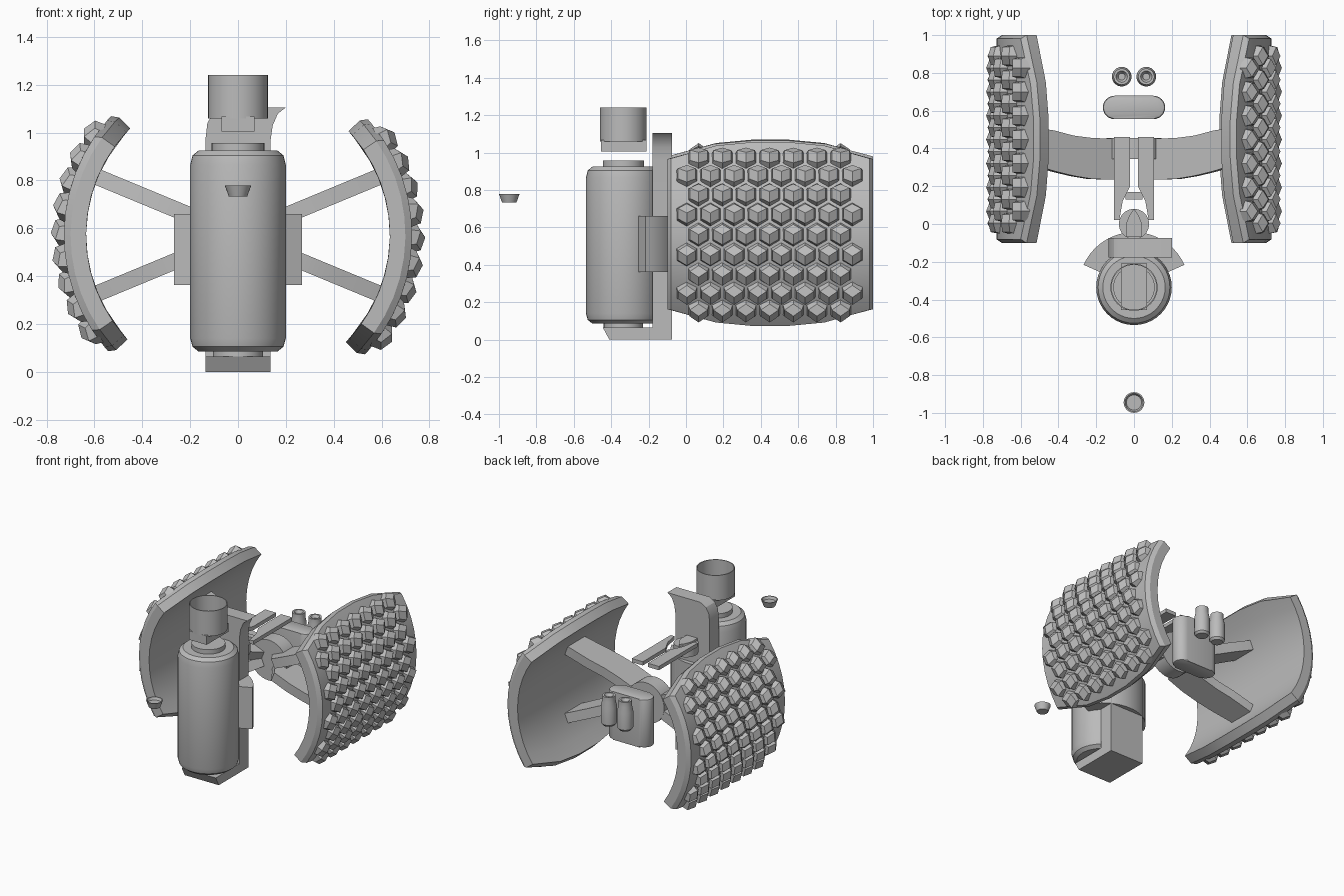
import bpy, bmesh, math
from mathutils import Matrix, Vector

cube = bpy.data.objects.get("Cube")
if cube:
    bpy.data.objects.remove(cube, do_unlink=True)

grey = bpy.data.materials.new("plain grey")
grey.use_nodes = True
tone = (0.5, 0.5, 0.5, 1)
grey.diffuse_color = tone
grey.node_tree.nodes["Principled BSDF"].inputs["Base Color"].default_value = tone

HUB_Z = 0.571
HALF_TURN = (Matrix.Translation((0, 0, HUB_Z)) @ Matrix.Rotation(math.pi, 4, 'Y')
             @ Matrix.Translation((0, 0, -HUB_Z)))


def finish(name, bm, smooth=True):
    bmesh.ops.remove_doubles(bm, verts=bm.verts, dist=0.0005)
    bmesh.ops.recalc_face_normals(bm, faces=bm.faces)
    me = bpy.data.meshes.new(name)
    bm.to_mesh(me)
    bm.free()
    me.materials.append(grey)
    ob = bpy.data.objects.new(name, me)
    bpy.context.collection.objects.link(ob)
    if smooth:
        bpy.ops.object.select_all(action='DESELECT')
        ob.select_set(True)
        bpy.context.view_layer.objects.active = ob
        bpy.ops.object.shade_smooth_by_angle(angle=math.radians(30))
    return ob


def lathe(name, profile, centre, steps=32):
    """Turn (radius, height) points about a vertical axis."""
    bm = bmesh.new()
    vs = [bm.verts.new((r, 0, z)) for r, z in profile]
    es = [bm.edges.new(p) for p in zip(vs, vs[1:])]
    bmesh.ops.spin(bm, geom=vs + es, axis=(0, 0, 1), cent=(0, 0, 0),
                   angle=math.tau, steps=steps)
    bmesh.ops.translate(bm, verts=bm.verts, vec=(centre[0], centre[1], 0))
    return finish(name, bm)


def prism(name, pts, axis, lo, hi, matrix=None, bevel=0):
    """Extrude a flat outline along one axis."""
    place = {'x': lambda a, b, d: (d, a, b),
             'y': lambda a, b, d: (a, d, b),
             'z': lambda a, b, d: (a, b, d)}[axis]
    bm = bmesh.new()
    ends = [[bm.verts.new(place(a, b, d)) for a, b in pts] for d in (lo, hi)]
    caps = [bm.faces.new(e) for e in ends]
    rim = list(caps[0].edges) + list(caps[1].edges)
    n = len(pts)
    for i in range(n):
        j = (i + 1) % n
        bm.faces.new((ends[0][i], ends[0][j], ends[1][j], ends[1][i]))
    if bevel:
        bmesh.ops.bevel(bm, geom=rim, offset=bevel, segments=2, affect='EDGES', profile=0.5)
    if matrix:
        bm.transform(matrix)
    return finish(name, bm)


def box(name, x, y, z):
    return prism(name, [(x[0], y[0]), (x[1], y[0]), (x[1], y[1]), (x[0], y[1])], 'z', *z)


def arc(cx, cy, r, start, end, n):
    return [(cx + r * math.cos(math.radians(start + (end - start) * i / n)),
             cy + r * math.sin(math.radians(start + (end - start) * i / n)))
            for i in range(n + 1)]


def twin(ob, name):
    """Copy of a part turned half way round the hub axis."""
    other = ob.copy()
    other.data = ob.data.copy()
    other.name = name
    other.data.transform(HALF_TURN)
    bpy.context.collection.objects.link(other)


# Curved side shields: thick shell with a chamfered outer rim
ROWS = 10
stations = [(-.55, 35), (-.3, 42), (-.1, 44), (.1, 44), (.3, 42), (.55, 35)]


def layer(bm, radius, shrink):
    grid = []
    for dy, limit in stations:
        col = []
        for j in range(ROWS + 1):
            a = math.radians((2 * j / ROWS - 1) * limit * shrink - 0.7)
            col.append(bm.verts.new((radius * math.cos(a), 0.45 + dy * shrink,
                                     HUB_Z + radius * math.sin(a))))
        grid.append(col)
    border = ([c[0] for c in grid] + grid[-1][1:]
              + [c[-1] for c in grid[-2::-1]] + grid[0][-2:0:-1])
    return grid, border


bm = bmesh.new()
inner, rim_a = layer(bm, 0.635, 1)
mid, rim_b = layer(bm, 0.70, 1)
outer, rim_c = layer(bm, 0.728, 0.965)
for g in (inner, outer):
    for c, d in zip(g, g[1:]):
        for j in range(ROWS):
            bm.faces.new((c[j], c[j + 1], d[j + 1], d[j]))
for p, q in ((rim_a, rim_b), (rim_b, rim_c)):
    for i in range(len(p)):
        bm.faces.new((p[i - 1], p[i], q[i], q[i - 1]))
bmesh.ops.delete(bm, geom=[v for v in bm.verts if not v.link_faces], context='VERTS')
twin(finish("left_shield", bm), "right_shield")

# Staggered studs: hexagonal bases topped by a cube corner
bm = bmesh.new()
for row in range(-4, 5):
    a = math.radians(row * 8.5 - 0.7)
    out = Vector((math.cos(a), 0, math.sin(a)))
    up = Vector((-math.sin(a), 0, math.cos(a)))
    count = 8 if row % 2 else 7
    for c in range(count):
        base = Vector((0, 0.447 + (c - (count - 1) / 2) * 0.1265, HUB_Z))

        def point(r, k, h):
            t = math.radians(30 + 60 * k)
            return bm.verts.new(base + out * h + up * (r * math.sin(t))
                                + Vector((0, r * math.cos(t), 0)))
        low = [point(0.066, k, 0.715) for k in range(6)]
        top = [point(0.054, k, 0.747 if k % 2 else 0.764) for k in range(6)]
        tip = point(0, 0, 0.783)
        for k in range(6):
            bm.faces.new((low[k - 1], low[k], top[k], top[k - 1]))
        for k in (1, 3, 5):
            bm.faces.new((tip, top[k - 1], top[k], top[(k + 1) % 6]))
twin(finish("left_studs", bm, smooth=False), "right_studs")

# Hub and four radial struts
prism("hub", arc(0, HUB_Z, 0.145, 0, 350, 35), 'y', 0.345, 0.455)
strut = [(.05, .34), (.12, .235), (.25, .238), (.36, .255), (.47, .28), (.64, .33),
         (.64, .52), (.47, .495), (.36, .468), (.25, .455), (.05, .45)]
for side in (0, 1):
    for tilt in (22.5, -22.5):
        m = (Matrix.Translation((0, 0, HUB_Z)) @ Matrix.Rotation(math.pi * side, 4, 'Z')
             @ Matrix.Rotation(math.radians(tilt), 4, 'Y'))
        if side:
            m = m @ Matrix.Diagonal((1, -1, 1, 1))
        prism("strut", strut, 'z', -0.034, 0.034, m)

# Canister with its necks
CAN = (0, -0.335)
lathe("canister", [(0, .065), (.105, .065), (.105, .085), (.165, .085), (.19, .105),
                   (.2, .14), (.2, .865), (.19, .905), (.165, .925), (.11, .925),
                   (.11, .957), (0, .957)], CAN, 40)
lathe("top_collar", [(.125, 1.06), (.125, 1.24), (.119, 1.24), (.119, 1.06),
                     (.125, 1.06)], CAN, 40)
box("collar_arm", (-.07, .07), (-.455, -.21), (1.005, 1.068))

# Back plate with flared top, foot and clamp
prism("back_plate", [(-.135, 0), (.135, 0), (.135, .96), (.145, 1.03), (.167, 1.08), (.2, 1.105),
                     (-.06, 1.105), (-.105, 1.08), (-.128, 1.04), (-.135, .98)],
      'y', -0.178, -0.075)
prism("foot", [(-.41, 0), (-.1, 0), (-.1, .065), (-.445, .065)], 'x', -0.135, 0.135)
prism("clamp", arc(0, -.335, .292, 24, 156, 20) + arc(0, -.335, .2, 156, 24, 20),
      'z', 0.362, 0.66)

# Fork bars, cross piece and pivot
for s in (-1, 1):
    prism("fork_bar", [(s * x, y) for x, y in ((.02, .46), (.107, .46), (.107, .02), (.078, .02),
                                               (.06, .12), (.02, .2))], 'z', 0.835, 0.862)
box("fork_cross_piece", (-.045, .045), (.13, .17), (.79, .82))
lathe("pivot", [(0, .76), (.08, .76), (.08, .83), (0, .83)], (0, 0))
prism("pivot_pointer", [(-.043, -.07), (.043, -.07), (.043, 0), (.025, .045), (0, .08),
                        (-.025, .045), (-.043, 0)], 'z', 0.82, 0.845)

# Rear pack and two small tubes
prism("rear_pack", arc(.103, .617, .062, -90, 90, 12) + arc(-.103, .617, .062, 90, 270, 12),
      'z', 0.365, 0.71, bevel=0.012)
for x in (-.065, .065):
    lathe("rear_tube", [(0, .525), (.04, .525), (.052, .54), (.052, .66), (.043, .70),
                        (.043, .735), (.03, .735), (.018, .715), (0, .715)], (x, .78), 24)

# Loose nozzle at the front
lathe("front_nozzle", [(0, .732), (.038, .732), (.055, .778), (.048, .778), (.04, .76),
                       (0, .76)], (0, -.945), 24)
